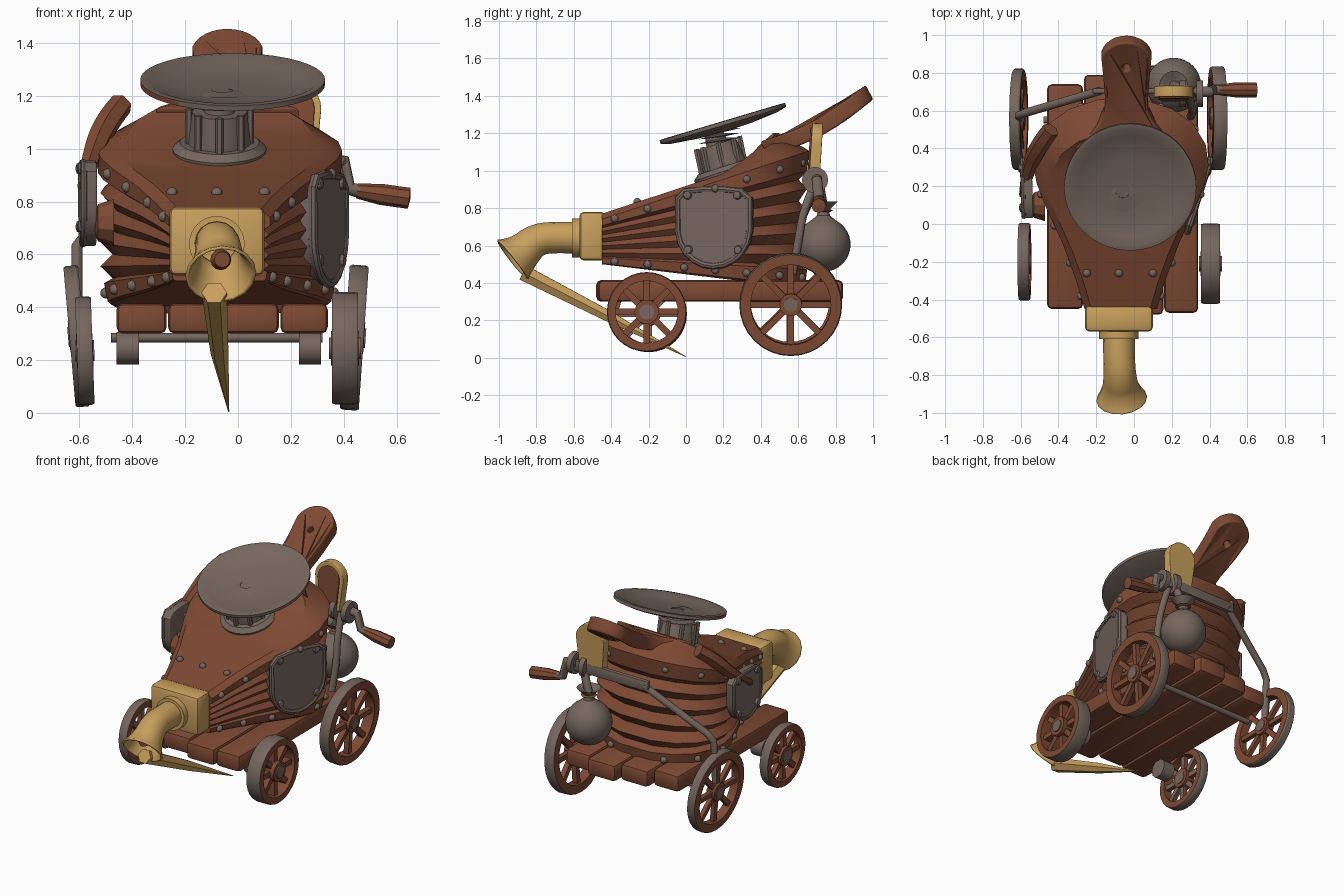
import bpy, bmesh, math
from mathutils import Matrix, Vector

if "Cube" in bpy.data.objects:
    bpy.data.objects.remove(bpy.data.objects["Cube"])
parts = []


def material(name, rgb):
    m = bpy.data.materials.new(name)
    m.use_nodes = True
    m.diffuse_color = (*rgb, 1)
    m.node_tree.nodes["Principled BSDF"].inputs["Base Color"].default_value = (*rgb, 1)
    return m


WOOD = material("red brown wood", (0.21, 0.068, 0.034))
METAL = material("grey brown metal", (0.18, 0.135, 0.113))
BRASS = material("golden brass", (0.58, 0.35, 0.11))


def add_mesh(name, bm, mats, matrix=Matrix()):
    bmesh.ops.recalc_face_normals(bm, faces=bm.faces)
    me = bpy.data.meshes.new(name)
    bm.to_mesh(me)
    bm.free()
    ob = bpy.data.objects.new(name, me)
    bpy.context.collection.objects.link(ob)
    ob.matrix_world = matrix
    for m in mats:
        me.materials.append(m)
    parts.append(ob)
    return ob


def axes(origin, u, v):
    """Matrix with local x along u and local y along v."""
    u, v = Vector(u).normalized(), Vector(v).normalized()
    return Matrix.Translation(origin) @ Matrix((u, v, u.cross(v))).transposed().to_4x4()


def at(origin, tilt_x=0, tilt_y=0):
    return (Matrix.Translation(origin) @ Matrix.Rotation(math.radians(tilt_x), 4, 'X')
            @ Matrix.Rotation(math.radians(tilt_y), 4, 'Y'))


def box(name, lo, hi, mat, bevel=0.025):
    bm = bmesh.new()
    bmesh.ops.create_cube(bm, size=1)
    lo, hi = Vector(lo), Vector(hi)
    bmesh.ops.scale(bm, vec=hi - lo, verts=bm.verts)
    bmesh.ops.bevel(bm, geom=bm.edges[:], offset=bevel, segments=2, profile=0.5, affect='EDGES')
    return add_mesh(name, bm, [mat], Matrix.Translation((lo + hi) / 2))


def lathe(name, profile, mats, matrix, steps=32, closed=False):
    bm = bmesh.new()
    vs = [bm.verts.new((r, 0, z)) for r, z in profile]
    es = [bm.edges.new(p) for p in zip(vs, vs[1:])]
    if closed:
        es.append(bm.edges.new((vs[-1], vs[0])))
    bmesh.ops.spin(bm, geom=vs + es, cent=(0, 0, 0), axis=(0, 0, 1), angle=math.tau, steps=steps)
    bmesh.ops.remove_doubles(bm, verts=bm.verts, dist=0.0005)
    return add_mesh(name, bm, mats, matrix)


def finish_curve(name, cu, mat, matrix):
    ob = bpy.data.objects.new(name, cu)
    bpy.context.collection.objects.link(ob)
    ob.matrix_world = matrix
    cu.materials.append(mat)
    bpy.ops.object.select_all(action='DESELECT')
    ob.select_set(True)
    bpy.context.view_layer.objects.active = ob
    bpy.ops.object.convert(target='MESH')
    parts.append(bpy.context.object)
    return bpy.context.object


def tube(name, pts, radii, mat, smooth=False, caps=True, cyclic=False, matrix=Matrix(), res=4):
    cu = bpy.data.curves.new(name, 'CURVE')
    cu.dimensions, cu.bevel_depth, cu.bevel_resolution, cu.use_fill_caps = '3D', 1, res, caps
    sp = cu.splines.new('NURBS' if smooth else 'POLY')
    sp.points.add(len(pts) - 1)
    for i, (p, co) in enumerate(zip(sp.points, pts)):
        p.co = (*co, 1)
        p.radius = radii[i] if isinstance(radii, list) else radii
    sp.use_cyclic_u = cyclic
    if smooth:
        sp.order_u, sp.use_endpoint_u = 3, True
    return finish_curve(name, cu, mat, matrix)


def plate(name, loops, mat, matrix, half, bevel=0.008):
    cu = bpy.data.curves.new(name, 'CURVE')
    cu.dimensions, cu.fill_mode, cu.extrude, cu.bevel_depth = '2D', 'BOTH', half, bevel
    for loop in loops:
        sp = cu.splines.new('POLY')
        sp.points.add(len(loop) - 1)
        for p, co in zip(sp.points, loop):
            p.co = (*co, 0, 1)
        sp.use_cyclic_u = True
    return finish_curve(name, cu, mat, matrix)


def arc(cx, cy, r, a0, a1, n):
    angles = [math.radians(a0 + (a1 - a0) * i / n) for i in range(n + 1)]
    return [(cx + r * math.cos(a), cy + r * math.sin(a)) for a in angles]


# Bellows body: teardrop outline lofted between two tilted boards
CX, FRONT = -0.07, -0.45
OUTLINE = [(-0.45, 0.19), (-0.28, 0.24), (-0.1, 0.305), (0.1, 0.395), (0.22, 0.44), (0.32, 0.46),
           (0.43, 0.445), (0.54, 0.38), (0.62, 0.27), (0.67, 0.12)]


def half_width(y):
    for (a, wa), (b, wb) in zip(OUTLINE, OUTLINE[1:]):
        if y <= b:
            return wa + (wb - wa) * (y - a) / (b - a)
    return OUTLINE[-1][1]


def height(y, t):
    low, rim = 0.5 - 0.12 * (y - FRONT), 0.74 + 0.33 * (y - FRONT)
    crest = 0.03 + 0.45 * max(0, y - 0.22)
    return low + (rim - low) * min(t, 1) + crest * max(0, t - 1)


def body_point(y, side, t, s, sy):
    yy = FRONT + (y - FRONT) * sy
    return Vector((CX + side * half_width(y) * s, yy, height(yy, t)))


layers = [(0, 0.88, 0.95), (0.02, 0.92, 0.97), (0.14, 0.95, 0.98)]
layers += [(0.17 + 0.08 * i, 0.88 if i % 2 == 0 else 0.98, 0.94 if i % 2 == 0 else 0.98) for i in range(9)]
layers += [(0.86, 1.0, 0.98), (1.0, 1.01, 0.99), (1.15, 0.98, 0.96), (2, 0.82, 0.83)]
bm = bmesh.new()
rings = []
for t, s, sy in layers:
    ring = [body_point(y, 1, t, s, sy) for y, w in OUTLINE]
    ring += [body_point(y, -1, t, s, sy) for y, w in reversed(OUTLINE)]
    rings.append([bm.verts.new(p) for p in ring])
for a, b in zip(rings, rings[1:]):
    for i in range(len(a)):
        j = (i + 1) % len(a)
        bm.faces.new((a[i], a[j], b[j], b[i]))
bm.faces.new(rings[0])
top = rings[-1]
for i in range(len(OUTLINE) - 1):
    bm.faces.new((top[i], top[i + 1], top[-2 - i], top[-1 - i]))
add_mesh("bellows_body", bm, [WOOD])

# Rivets on both boards
spots = [body_point(y, sd, t, s, 0.98) for t, s in ((0.08, 0.94), (0.93, 1.0)) for sd in (1, -1)
         for y in (-0.38, -0.2, 0.0, 0.17, 0.34, 0.52, 0.64)]
spots += [Vector((x, -0.26, height(-0.26, 2))) for x in (-0.25, -0.08, 0.1)]
bm = bmesh.new()
for p in spots:
    bmesh.ops.create_icosphere(bm, subdivisions=2, radius=0.022, matrix=Matrix.Translation(p))
add_mesh("rivets", bm, [METAL])

# Handle with hanging hole, curving upwards
side = [(0, -0.24), (0.05, -0.19), (0.1, -0.145), (0.18, -0.105), (0.25, -0.1), (0.32, -0.105), (0.39, -0.11)]
outline = side + arc(0.49, 0, 0.125, -75, 75, 12) + [(u, -v) for u, v in reversed(side)]
handle = plate("handle", [outline, arc(0.46, 0, 0.032, 0, 345, 23)], WOOD,
               axes((-0.04, 0.43, 1.12), (0, 0.88, 0.47), (-1, 0, 0)), 0.032, 0.012)
for v in handle.data.vertices:
    v.co.z -= 0.035 * math.sin(math.pi * v.co.x / 0.6)

# Dish above a ribbed pedestal
dish = lathe("dish", [(0, -0.035), (0.15, -0.03), (0.3, -0.015), (0.35, 0), (0.35, 0.02), (0.325, 0.022),
                      (0.28, 0), (0.15, -0.015), (0, -0.02)], [METAL, WOOD], at((-0.02, 0.2, 1.243), 16.6), 40)
for f in dish.data.polygons:
    if f.center.xy.length > 0.3 and f.normal.z < 0.3 and f.center.x < -0.2 and f.center.y < -0.02:
        f.material_index = 1
lathe("pedestal", [(0, -0.06), (0.17, -0.06), (0.178, -0.01), (0.15, 0.015), (0.12, 0.015), (0.105, 0.14),
                   (0.06, 0.14), (0.05, 0.2), (0, 0.2)], [METAL], at((-0.07, 0.21, 1.01), 18))
for i in range(8):
    a = math.tau * i / 8
    p = Vector((-0.07 + 0.115 * math.cos(a), 0.2 + 0.115 * math.sin(a), 1.01 + 0.035 * math.sin(a)))
    tube("pedestal_rib", [p, p + Vector((0, -0.03, 0.14))], 0.016, METAL, res=1)
for i in range(3):
    lathe("screw_thread", [(0.04, 0), (0.115, 0.005), (0.04, 0.016)], [METAL],
          at((-0.06, 0.18, 1.155 + 0.025 * i), 9), 24, True)

# Brass nozzle, collar and pointed tongue
box("nozzle_block", (-0.26, -0.57, 0.52), (0.1, -0.43, 0.78), BRASS)
lathe("nozzle_collar", [(0, 0), (0.105, 0), (0.105, 0.05), (0, 0.05)], [BRASS], at((-0.08, -0.56, 0.64), 90))
nozzle = tube("nozzle", [(-0.08, -0.57, 0.64), (-0.08, -0.68, 0.645), (-0.075, -0.8, 0.635),
                         (-0.07, -0.88, 0.56), (-0.065, -0.925, 0.525)],
              [0.085, 0.083, 0.085, 0.1, 0.135], BRASS, True, False, res=6)
nozzle.modifiers.new("wall", 'SOLIDIFY').thickness = 0.012
tube("nozzle_plug", [(-0.065, -0.88, 0.58), (-0.06, -0.93, 0.58)], [0.04, 0.03], WOOD)
tube("tongue", [(-0.09, -0.87, 0.455), (-0.07, -0.42, 0.225), (-0.035, 0, 0.005)],
     [0.048, 0.034, 0.002], BRASS, res=1)

# Cart planks
for x0, x1, y0, y1 in [(-0.46, -0.27, -0.45, 0.74), (-0.265, -0.06, -0.43, 0.79),
                       (-0.055, 0.155, -0.48, 0.84), (0.16, 0.34, -0.47, 0.8)]:
    box("cart_plank", (x0, y0, 0.3), (x1, y1, 0.415), WOOD)


# Spoked wheels
def wheel(name, centre, r, half, tilt, hub, grey_inside=False):
    m = at(centre, 0, 90 + tilt)
    k = r * 0.78
    rim = lathe(name + "_rim", [(k, -half), (r * 0.98, -half), (r, -half * 0.7), (r, half * 0.7),
                                (r * 0.98, half), (k, half)], [WOOD, METAL], m, 32, True)
    for f in rim.data.polygons:
        f.material_index = int(f.center.xy.length > r * 0.97)
    bm = bmesh.new()
    for i in range(8):
        spoke = Matrix.Rotation(math.tau * i / 8, 4, 'Z') @ Matrix.Translation((k / 2, 0, 0))
        bmesh.ops.create_cube(bm, size=1, matrix=spoke @ Matrix.Diagonal((k * 1.04, 0.034, half, 1)))
    spokes = add_mesh(name + "_spokes", bm, [WOOD, METAL], m)
    for f in spokes.data.polygons:
        f.material_index = int(grey_inside and f.normal.z > 0.5)
    for mat, q, h in ((WOOD, hub, half * 1.05), (METAL, hub * 0.62, half * 1.2)):
        lathe(name + "_hub", [(0, -h), (q, -h), (q, h), (0, h)], [mat], m, 16)


wheel("front_left_wheel", (0.405, -0.21, 0.245), 0.213, 0.05, 0, 0.065)
wheel("front_right_wheel", (-0.58, -0.2, 0.235), 0.205, 0.03, -2, 0.065, True)
wheel("rear_left_wheel", (0.44, 0.56, 0.285), 0.275, 0.036, 4, 0.06)
wheel("rear_right_wheel", (-0.61, 0.555, 0.29), 0.268, 0.028, -5, 0.06)
tube("rear_axle", [(-0.48, 0.55, 0.285), (0.32, 0.56, 0.285)], 0.018, METAL)
for x in (-0.46, 0.23):
    tube("axle_bearing", [(x, -0.21, 0.245), (x + 0.085, -0.21, 0.245)], 0.062, METAL)

# Side shields with raised rims
shape = ([(-0.2, 0.16), (-0.16, 0.2), (-0.06, 0.21), (0.06, 0.21), (0.15, 0.2), (0.2, 0.16)]
         + arc(0, 0, 0.2, -5, -175, 10))
for k, m in ((1, axes((0.322, 0.155, 0.69), (0.3, 0.95, 0), (0, 0, 1))),
             (0.75, axes((-0.565, 0.19, 0.79), (0.03, -1, 0), (0, 0, 1)))):
    loop = [(u * k, v * k) for u, v in shape]
    plate("side_shield", [loop], METAL, m, 0.012 + 0.01 * k)
    tube("shield_rim", [(u, v, 0.022) for u, v in loop], 0.018 * k, METAL, cyclic=True, matrix=m, res=2)
    for u, v in loop[1:5:3] + loop[8:15:6]:
        lathe("shield_bolt", [(0.028, 0), (0.02, 0.02), (0, 0.026)], [METAL],
              m @ Matrix.Translation((u * 0.9, v * 0.9, 0.022)), 10)

# Loose strap and knob on the right side
tube("strap", [(-0.44, 0.5, 1.17), (-0.5, 0.42, 1.1), (-0.56, 0.3, 0.96), (-0.59, 0.15, 0.86)],
     [0.045, 0.05, 0.04, 0.02], WOOD, True, res=1)
lathe("side_knob", [(0.09, 0), (0.07, 0.06), (0, 0.09)], [WOOD], at((-0.47, 0.1, 0.72), 0, -90), 10)

# Sack with tied neck
lathe("sack", arc(0, 0.145, 0.145, -90, 62, 14) + [(0.035, 0.3), (0.03, 0.33), (0.075, 0.375), (0.04, 0.36), (0, 0.34)],
      [METAL], at((0.21, 0.735, 0.46)))
lathe("sack_tie", [(0.025, 0), (0.05, 0.012), (0.025, 0.025)], [WOOD], at((0.21, 0.735, 0.775)), 16, True)

# Crank, linkage rod and grip
tube("sack_hook", [(0.21, 0.735, 0.8), (0.25, 0.72, 0.9), (0.28, 0.7, 0.97)], 0.025, METAL, True)
tube("crank_post", [(0.3, 0.57, 0.45), (0.315, 0.6, 0.62), (0.3, 0.63, 0.8), (0.29, 0.69, 0.93)], 0.022, METAL, True)
box("linkage_bar", (-0.22, 0.69, 0.91), (0.36, 0.72, 0.98), METAL, 0.008)
tube("linkage_rod", [(-0.18, 0.705, 0.94), (-0.57, 0.59, 0.68), (-0.61, 0.575, 0.63), (-0.61, 0.555, 0.3)],
     0.022, METAL)
for x in (0.24, 0.33):
    lathe("crank_disc", [(0, 0), (0.07, 0), (0.07, 0.035), (0, 0.035)], [METAL], at((x, 0.69, 0.95), 0, 90), 16)
tube("crank_arm", [(0.32, 0.7, 0.96), (0.4, 0.7, 0.95), (0.42, 0.71, 0.85), (0.48, 0.71, 0.835)], 0.028, METAL)
lathe("crank_grip", [(0, 0), (0.028, 0), (0.04, 0.09), (0.04, 0.2), (0, 0.205)], [WOOD],
      at((0.45, 0.71, 0.84), 0, 98), 8)

# Brass scoop with wooden face
for name, w, mat, y in (("scoop", 0.1, BRASS, 0.695), ("scoop_face", 0.075, WOOD, 0.664)):
    loop = arc(0, 0.05, w, 0, 180, 12) + [(-w * 0.8, -0.15), (w * 0.8, -0.15)]
    plate(name, [loop], mat, axes((0.21, y, 1.1), (1, 0, 0), (0, 0.06, 1)), 0.024 if mat == BRASS else 0.002, 0.005)

# Smooth shading with sharp edges kept
bpy.ops.object.select_all(action='DESELECT')
for ob in parts:
    ob.select_set(True)
bpy.context.view_layer.objects.active = parts[0]
bpy.ops.object.shade_smooth_by_angle(angle=math.radians(32))
